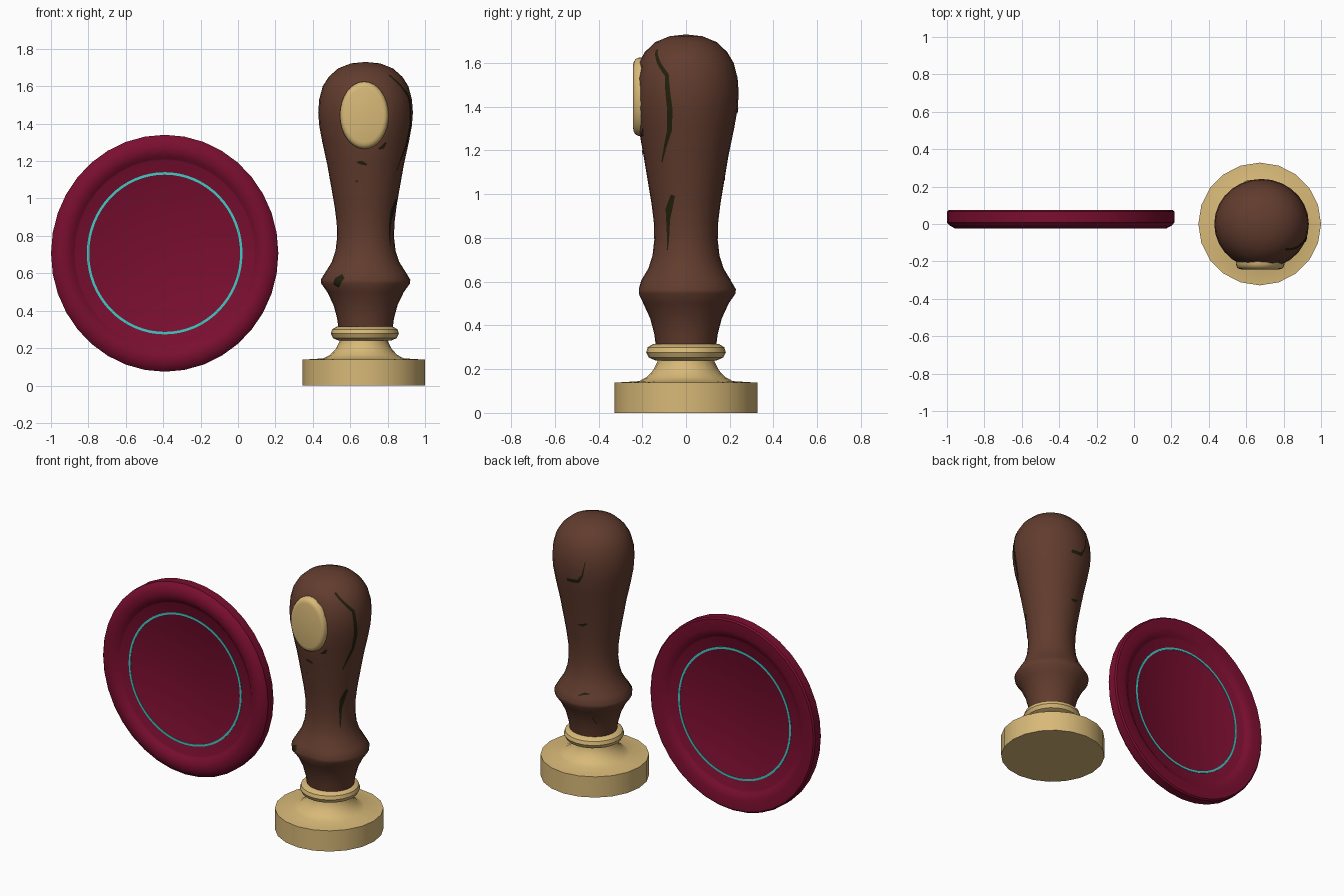
import bpy, bmesh, math

if "Cube" in bpy.data.objects:
    bpy.data.objects.remove(bpy.data.objects["Cube"])


def material(name, rgb):
    lin = [((c / 255 + 0.055) / 1.055) ** 2.4 if c > 10 else c / 255 / 12.92 for c in rgb]
    m = bpy.data.materials.new(name)
    m.diffuse_color = (*lin, 1)
    m.use_nodes = True
    m.node_tree.nodes["Principled BSDF"].inputs["Base Color"].default_value = m.diffuse_color
    return m


WINE = material("wine wax", (122, 14, 48))
TEAL = material("teal line", (64, 203, 197))
WOOD = material("brown wood", (98, 60, 46))
BRASS = material("pale brass", (216, 185, 120))
CRACK = material("dark crack", (35, 32, 12))


def finish(name, bm, mat, angle=35, recalc=True):
    if recalc:
        bmesh.ops.recalc_face_normals(bm, faces=bm.faces)
    me = bpy.data.meshes.new(name)
    bm.to_mesh(me)
    bm.free()
    me.materials.append(mat)
    me.shade_smooth()
    me.set_sharp_from_angle(angle=math.radians(angle))
    ob = bpy.data.objects.new(name, me)
    bpy.context.collection.objects.link(ob)
    return ob


def lathe(name, profile, segs, place, mat, closed=False, angle=35):
    """Spin (radius, height) points; place(u, v, h) maps them into the scene."""
    bm = bmesh.new()
    rings = []
    for r, h in profile:
        if r == 0:
            rings.append([bm.verts.new(place(0, 0, h))] * segs)
        else:
            rings.append([bm.verts.new(place(r * math.cos(2 * math.pi * i / segs),
                                             r * math.sin(2 * math.pi * i / segs), h))
                          for i in range(segs)])
    pairs = list(zip(rings, rings[1:]))
    if closed:
        pairs.append((rings[-1], rings[0]))
    for a, b in pairs:
        for i in range(segs):
            j = (i + 1) % segs
            vs = list(dict.fromkeys((a[i], a[j], b[j], b[i])))
            if len(vs) > 2:
                bm.faces.new(vs)
    return finish(name, bm, mat, angle)


# Wax seal: upright disc with a raised rim on both sides
def seal_place(u, v, h):
    return (-0.392 + u * 0.998, h, 0.707 + v * 1.04)


lathe("wax_seal", [(0, 0.006), (0.478, 0.006), (0.488, 0.0), (0.505, -0.016), (0.535, -0.025),
                   (0.568, -0.023), (0.595, -0.008), (0.609, 0.008), (0.609, 0.066),
                   (0.600, 0.075), (0.535, 0.075), (0.505, 0.065), (0.488, 0.052),
                   (0.478, 0.046), (0, 0.046)], 36, seal_place, WINE)

# Thin painted circle showing on both faces of the seal
lathe("seal_circle_line", [(0.404, 0.003), (0.417, 0.003), (0.417, 0.049), (0.404, 0.049)],
      64, seal_place, TEAL, closed=True)

# Brass foot and collar
lathe("brass_foot", [(0, 0), (0.328, 0), (0.328, 0.138), (0.215, 0.145), (0.18, 0.163),
                     (0.15, 0.195), (0.13, 0.235), (0.13, 0.26), (0, 0.26)],
      20, lambda u, v, h: (0.672 + u, v, h), BRASS)
lathe("brass_collar", [(0, 0.24), (0.14, 0.24), (0.17, 0.253), (0.182, 0.277), (0.175, 0.3),
                       (0.15, 0.315), (0, 0.315)],
      24, lambda u, v, h: (0.678 + u, v, h), BRASS)

# Turned wooden handle, flattened in front where the plate sits
WOOD_PROFILE = [(0, 0.30), (0.137, 0.30), (0.145, 0.36), (0.163, 0.43), (0.195, 0.50),
                (0.226, 0.545), (0.228, 0.565), (0.205, 0.605), (0.172, 0.66), (0.153, 0.72),
                (0.145, 0.79), (0.147, 0.87), (0.158, 0.96), (0.173, 1.05), (0.195, 1.18),
                (0.22, 1.30), (0.236, 1.39), (0.241, 1.46), (0.236, 1.53), (0.218, 1.60),
                (0.188, 1.65), (0.14, 1.695), (0.075, 1.722), (0, 1.73)]


def wood_place(u, v, h):
    return (0.682 + u * 1.05, max(v, -0.216), h)


lathe("wooden_handle", WOOD_PROFILE, 28, wood_place, WOOD, angle=40)

# Oval brass plate on the front of the handle
lathe("brass_oval_plate", [(0, -0.243), (0.8, -0.242), (0.9, -0.238), (0.96, -0.23),
                           (1, -0.214), (1, -0.165), (0, -0.165)],
      32, lambda u, v, h: (0.675 + u * 0.13, h, 1.445 + v * 0.18), BRASS)


# Cracks: tapered ribbons lying on the handle, points are (angle, height, width)
def wood_radius(z):
    for (r0, z0), (r1, z1) in zip(WOOD_PROFILE[1:], WOOD_PROFILE[2:]):
        if z0 <= z <= z1:
            return r0 + (r1 - r0) * (z - z0) / (z1 - z0)
    return 0.137


def ribbon(bm, pts, steps=6):
    dense = []
    for a, b in zip(pts, pts[1:]):
        dense += [[p + (q - p) * k / steps for p, q in zip(a, b)] for k in range(steps)]
    dense.append(list(pts[-1]))
    rows = []
    for i, (ang, z, w) in enumerate(dense):
        p, q = dense[max(i - 1, 0)], dense[min(i + 1, len(dense) - 1)]
        r = wood_radius(z)
        ds, dz = math.radians(q[0] - p[0]) * r, q[1] - p[1]
        n = math.hypot(ds, dz)
        row = []
        for side in (-0.5, 0, 0.5):
            zz = z + ds / n * w * side
            aa = math.radians(ang) - dz / n * w * side / r
            rr = wood_radius(zz) + 0.003
            row.append(bm.verts.new((0.682 + rr * math.cos(aa) * 1.05, rr * math.sin(aa), zz)))
        rows.append(row)
    for a, b in zip(rows, rows[1:]):
        for k in range(2):
            bm.faces.new((a[k + 1], a[k], b[k], b[k + 1]))


cracks = [
    [(-48, 1.66, .012), (-22, 1.545, .02), (-18, 1.385, .026), (-20, 1.29, .022), (-35, 1.145, .006)],
    [(-21, .995, .02), (-30, .93, .034), (-33, .88, .02), (-34, .745, .006)],
    [(-133, .53, .03), (-128, .56, .05), (-121, .585, .03)],
    [(-102, 1.195, .012), (-95, 1.19, .02), (-88, 1.18, .008)],
    [(-106, 1.095, .008), (-102, 1.09, .008)],
    [(-72, 1.265, .008), (-66, 1.275, .02), (-62, 1.30, .01)],
    [(112, 1.52, .004), (108, 1.43, .01), (101, 1.385, .024), (83, 1.38, .022)],
    [(112, 1.085, .008), (103, 1.07, .02), (95, 1.07, .008)],
    [(118, .625, .004), (108, .625, .012), (98, .61, .005)],
    [(122, .46, .006), (130, .41, .006)],
]
bm = bmesh.new()
for c in cracks:
    ribbon(bm, c)
for f in bm.faces:  # face every strip away from the handle axis
    f.normal_update()
    m = f.calc_center_median()
    if f.normal.x * (m.x - 0.682) + f.normal.y * m.y < 0:
        f.normal_flip()
finish("wood_cracks", bm, CRACK, recalc=False)
